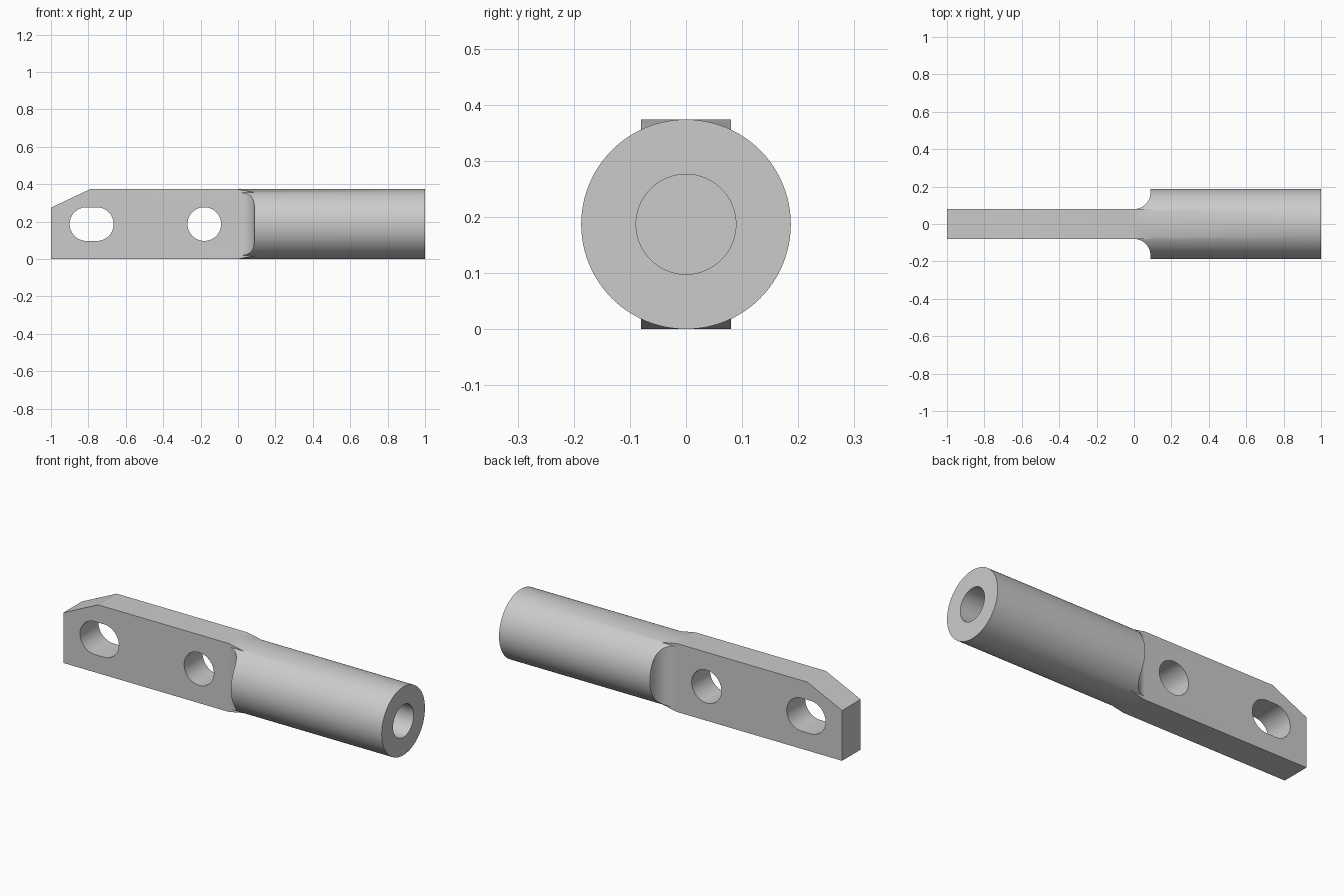
import bpy, bmesh, math
from mathutils import Matrix, Vector

cube = bpy.data.objects.get("Cube")
if cube:
    bpy.data.objects.remove(cube, do_unlink=True)

MID = 0.187       # height of the centre line
HALF = 0.08       # half thickness of the flat tang
FILLET = 0.088    # radius of the shoulder between tang and barrel

steel = bpy.data.materials.new("plain_grey")
steel.use_nodes = True
grey = (0.6, 0.6, 0.6, 1)
steel.diffuse_color = grey
steel.node_tree.nodes["Principled BSDF"].inputs["Base Color"].default_value = grey


def prism(name, outline, axis, low, high):
    """Extrude a 2D outline along y (outline in x,z) or z (outline in x,y)."""
    bm = bmesh.new()
    put = (lambda a, b: (a, low, b)) if axis == "y" else (lambda a, b: (a, b, low))
    face = bm.faces.new([bm.verts.new(put(a, b)) for a, b in outline])
    geom = bmesh.ops.extrude_face_region(bm, geom=[face])["geom"]
    move = Vector((0, high - low, 0) if axis == "y" else (0, 0, high - low))
    bmesh.ops.translate(bm, vec=move, verts=[v for v in geom if isinstance(v, bmesh.types.BMVert)])
    return finish(name, bm)


def rod(name, radius, x0, x1, sides=96):
    """Cylinder lying along x on the centre line."""
    bm = bmesh.new()
    place = Matrix.Translation(((x0 + x1) / 2, 0, MID)) @ Matrix.Rotation(math.pi / 2, 4, "Y")
    bmesh.ops.create_cone(bm, cap_ends=True, segments=sides, radius1=radius,
                          radius2=radius, depth=x1 - x0, matrix=place)
    return finish(name, bm)


def finish(name, bm):
    bmesh.ops.recalc_face_normals(bm, faces=bm.faces)
    mesh = bpy.data.meshes.new(name)
    bm.to_mesh(mesh)
    bm.free()
    mesh.materials.append(steel)
    obj = bpy.data.objects.new(name, mesh)
    bpy.context.collection.objects.link(obj)
    return obj


def combine(obj, other, operation):
    mod = obj.modifiers.new(operation.lower(), "BOOLEAN")
    mod.operation, mod.object, mod.solver = operation, other, "EXACT"
    bpy.context.view_layer.objects.active = obj
    bpy.ops.object.modifier_apply(modifier=mod.name)
    bpy.data.objects.remove(other, do_unlink=True)


def slot(x0, x1, radius, steps=32):
    """Outline of a round-ended slot; a plain circle when x0 equals x1."""
    points = []
    for cx, start in ((x1, -math.pi / 2), (x0, math.pi / 2)):
        for i in range(steps + (x0 != x1)):
            a = start + math.pi * i / steps
            points.append((cx + radius * math.cos(a), MID + radius * math.sin(a)))
    return points


# Flat tang: one clipped corner, and short slopes running into the barrel
tang = prism("lug_body", [(-1, 0), (0, 0), (0.09, 0.018), (0.09, 2 * MID - 0.018),
                          (0, 2 * MID), (-0.79, 2 * MID), (-1, 0.275)], "y", -HALF, HALF)

# Round barrel, narrowed to the tang by a concave shoulder on both sides
barrel = rod("barrel", MID - 0.0002, -0.02, 1)
side = [(-0.02, HALF - 0.01)]
for i in range(17):
    a = math.pi / 2 * i / 16
    side.append((FILLET * math.sin(a), HALF + FILLET * (1 - math.cos(a))))
side += [(FILLET, 0.3), (1.1, 0.3)]
outline = side + [(x, -y) for x, y in reversed(side)]
combine(barrel, prism("shoulder_shape", outline, "z", -0.1, 0.5), "INTERSECT")
combine(tang, barrel, "UNION")

# Blind bore in the barrel, bolt hole and adjusting slot in the tang
combine(tang, rod("bore", 0.089, 0.2, 1.1), "DIFFERENCE")
combine(tang, prism("bolt_hole", slot(-0.18, -0.18, 0.09), "y", -0.3, 0.3), "DIFFERENCE")
combine(tang, prism("long_slot", slot(-0.81, -0.755, 0.09), "y", -0.3, 0.3), "DIFFERENCE")

# Smooth the round surfaces, keep the machined edges crisp
bpy.ops.object.select_all(action="DESELECT")
tang.select_set(True)
bpy.context.view_layer.objects.active = tang
bpy.ops.object.shade_smooth_by_angle(angle=math.radians(25))
